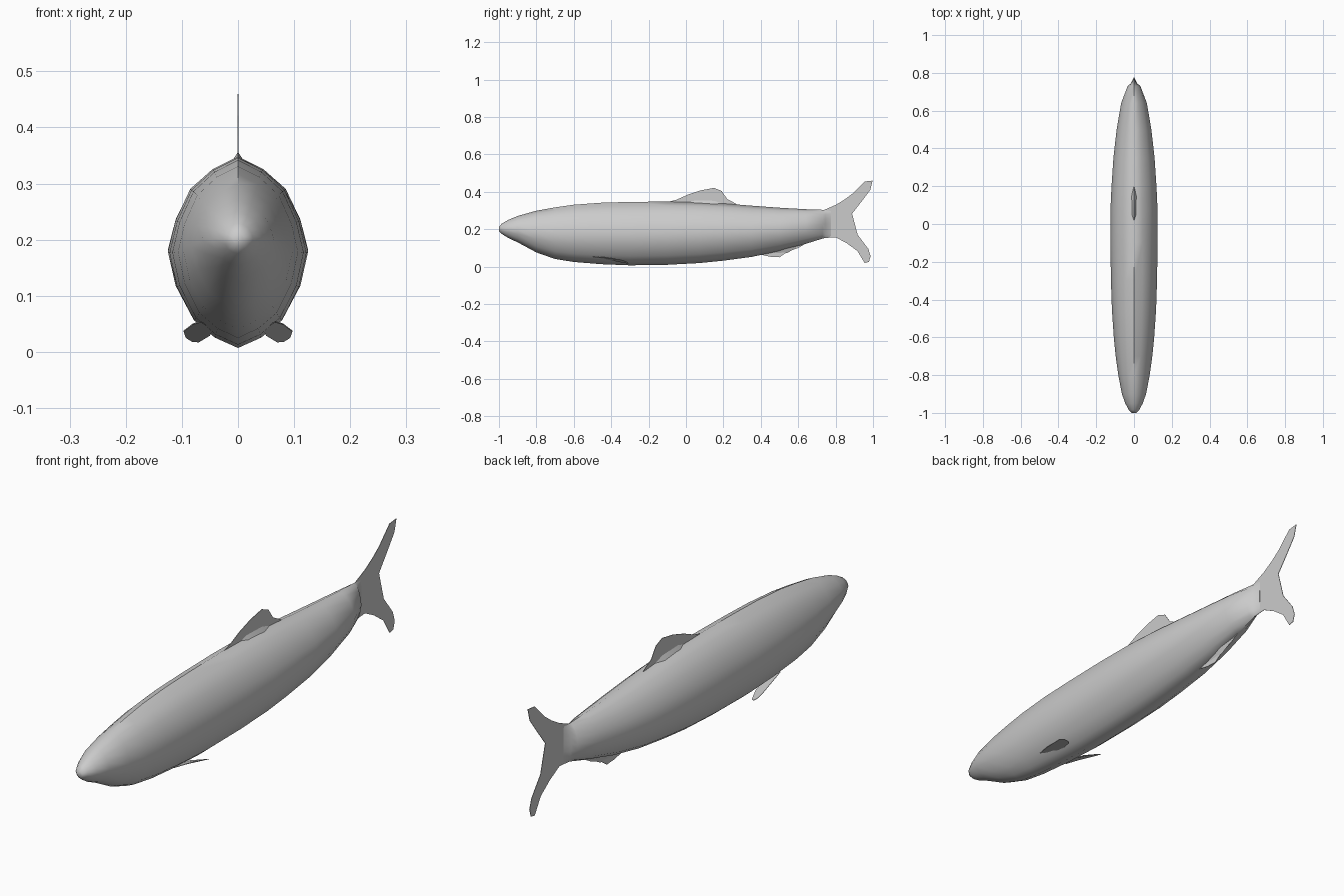
import bpy, bmesh

if "Cube" in bpy.data.objects:
    bpy.data.objects.remove(bpy.data.objects["Cube"])

grey = bpy.data.materials.new("fish grey")
grey.diffuse_color = (0.6, 0.6, 0.6, 1)
grey.use_nodes = True
grey.node_tree.nodes["Principled BSDF"].inputs["Base Color"].default_value = grey.diffuse_color


def finish(name, bm, smooth=True):
    bmesh.ops.recalc_face_normals(bm, faces=bm.faces)
    me = bpy.data.meshes.new(name)
    bm.to_mesh(me)
    bm.free()
    me.materials.append(grey)
    ob = bpy.data.objects.new(name, me)
    bpy.context.collection.objects.link(ob)
    if smooth:
        bpy.ops.object.select_all(action='DESELECT')
        ob.select_set(True)
        bpy.context.view_layer.objects.active = ob
        bpy.ops.object.shade_smooth_by_angle(angle=0.9)
    return ob


# Body: half cross-section (unit size) swept through stations
half = [(0, 1), (.36, .87), (.68, .66), (.89, .33), (1, 0),
        (.89, -.36), (.64, -.71), (.34, -.89), (0, -1)]
section = half + [(-x, z) for x, z in half[-2:0:-1]]
# y, top, bottom, half width
stations = [(-1, .213, .19, .012), (-.985, .23, .175, .027), (-.95, .25, .153, .046),
            (-.9, .271, .13, .064), (-.8, .299, .076, .083), (-.7, .317, .041, .097),
            (-.6, .331, .025, .107), (-.45, .342, .013, .117), (-.3, .346, .007, .122),
            (-.1, .348, .01, .125), (.07, .345, .019, .125), (.2, .338, .032, .119),
            (.35, .326, .052, .109), (.5, .315, .083, .092), (.64, .307, .122, .068),
            (.73, .304, .15, .034), (.745, .304, .153, .016), (.775, .308, .156, .002)]
bm = bmesh.new()
rings = []
for y, top, bot, w in stations:
    c, h = (top + bot) / 2, (top - bot) / 2
    rings.append([bm.verts.new((x * w, y, c + z * h)) for x, z in section])
n = len(section)
for a, b in zip(rings, rings[1:]):
    for i in range(n):
        j = (i + 1) % n
        bm.faces.new((a[i], a[j], b[j], b[i]))
bm.faces.new(rings[0])
bm.faces.new(rings[-1])
finish("body", bm)


# Upright fins: thin sheets on the centre plane
def upright_fin(name, outline, thick=.002):
    bm = bmesh.new()
    face = bm.faces.new([bm.verts.new((-thick / 2, y, z)) for y, z in outline])
    out = bmesh.ops.extrude_face_region(bm, geom=[face])
    for v in out["geom"]:
        if isinstance(v, bmesh.types.BMVert):
            v.co.x = thick / 2
    return finish(name, bm, False)


upright_fin("tail_fin", [(.74, .304), (.8, .33), (.85, .36), (.89, .39), (.955, .455),
                         (.998, .46), (.985, .41), (.94, .35), (.888, .283), (.918, .17),
                         (.975, .095), (.987, .055), (.978, .025), (.955, .02),
                         (.917, .083), (.86, .125), (.8, .157), (.74, .153)])
upright_fin("back_fin", [(-.12, .34), (-.05, .358), (.01, .385), (.08, .408), (.15, .421),
                         (.19, .405), (.22, .362), (.27, .335), (.27, .31), (-.1, .31)])
upright_fin("belly_fin", [(.38, .1), (.4, .064), (.45, .053), (.5, .05), (.54, .078),
                          (.6, .1), (.645, .126), (.64, .16)])

# Swollen roots that blend the upright fins into the body
for name, ys, z0, z1, w in [("back_fin_root", (-.05, .05, .15, .27), .325, .358, .022),
                            ("belly_fin_root", (.4, .46, .54, .65), .12, .066, .02)]:
    bm = bmesh.new()
    loops = []
    for k, y in enumerate(ys):
        t = (0, 1, 1, 0)[k]
        drop = .05 * (y - .4) if z1 < z0 else -.03 * max(y, 0)
        loops.append([bm.verts.new((s * w * t, y, z0 + drop)) for s in (-1, 1)]
                     + [bm.verts.new((0, y, z0 + (z1 - z0) * t + drop))])
    for a, b in zip(loops, loops[1:]):
        for i in range(3):
            j = (i + 1) % 3
            bm.faces.new((a[i], a[j], b[j], b[i]))
    bmesh.ops.remove_doubles(bm, verts=bm.verts, dist=1e-5)
    finish(name, bm)

# Paired paddle fins low on the chest
paddle = [(.066, -.5, .054), (.08, -.44, .05), (.097, -.345, .037), (.093, -.315, .026),
          (.082, -.308, .019), (.07, -.315, .018), (.05, -.37, .03), (.045, -.43, .04)]
for side, s in (("right", 1), ("left", -1)):
    bm = bmesh.new()
    low = [bm.verts.new((s * x, y, z - .001)) for x, y, z in paddle]
    top = [bm.verts.new((s * x, y, z + .001)) for x, y, z in paddle]
    bm.faces.new(low)
    bm.faces.new(top)
    for i in range(len(low)):
        j = (i + 1) % len(low)
        bm.faces.new((low[i], low[j], top[j], top[i]))
    finish(side + "_chest_fin", bm, False)
